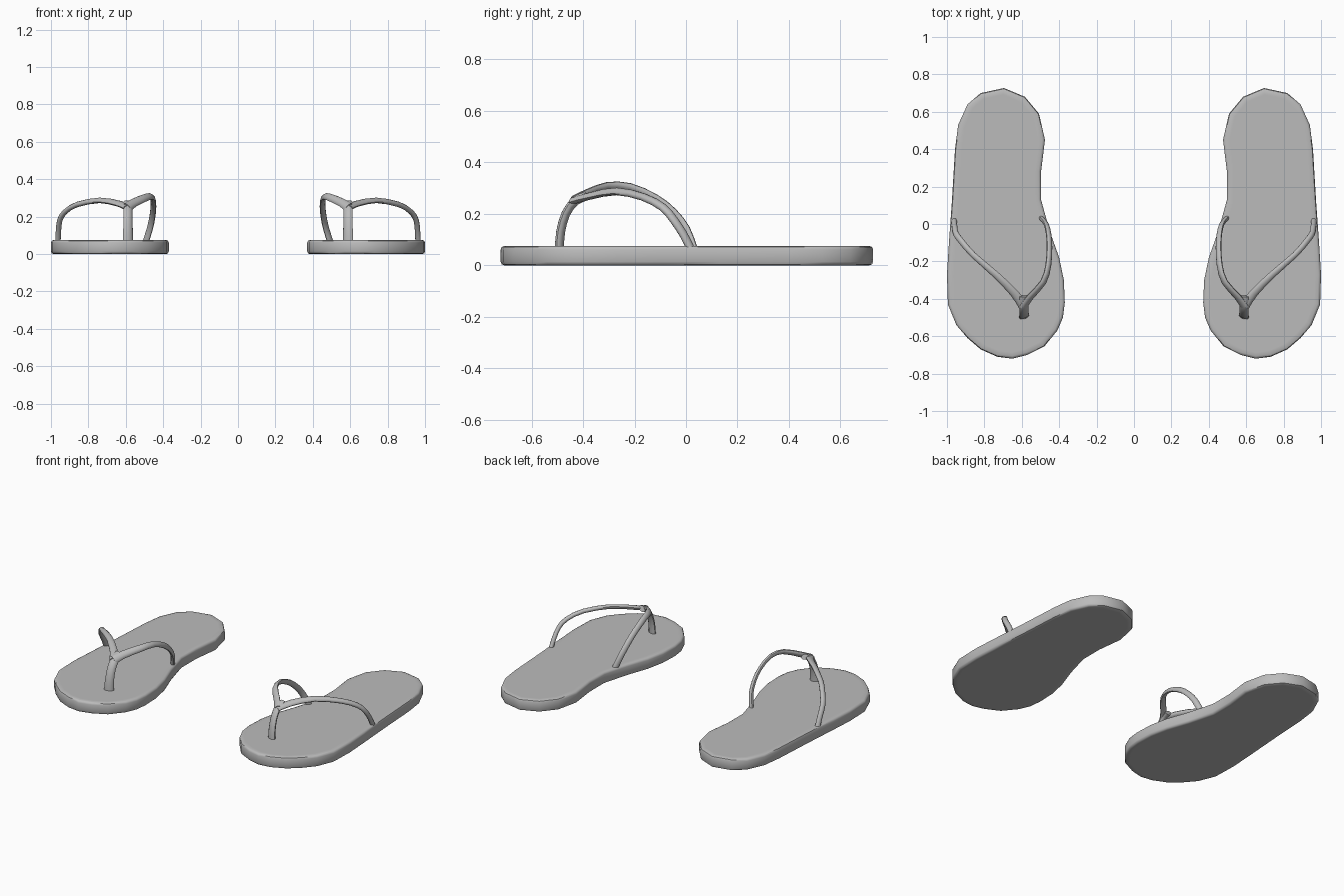
import bpy, bmesh, math
from mathutils import Vector

default_cube = bpy.data.objects.get("Cube")
if default_cube:
    bpy.data.objects.remove(default_cube, do_unlink=True)

SOLE_HEIGHT = 0.075
STRAP_SIDES = 10
FOOT_CENTRE = Vector((0.7, -0.2, 0.1))

# Single matte rubber colour
rubber = bpy.data.materials.new("grey rubber")
rubber.use_nodes = True
grey = (0.5, 0.5, 0.5, 1)
rubber.diffuse_color = grey
rubber.node_tree.nodes["Principled BSDF"].inputs["Base Color"].default_value = grey

# Footprint of the left sandal, clockwise from the heel
FOOTPRINT = [
    (.695, .727), (.82, .70), (.89, .64), (.94, .53), (.957, .4), (.973, .13),
    (.99, -.11), (1, -.27), (.995, -.43), (.95, -.54), (.89, -.61), (.82, -.67),
    (.73, -.71), (.65, -.72), (.57, -.70), (.48, -.655), (.41, -.57), (.38, -.5),
    (.37, -.42), (.375, -.3), (.4, -.18), (.45, -.04), (.497, .13), (.497, .28),
    (.476, .45), (.508, .59), (.583, .68)]

# Strap centre lines on the left sandal
OUTER = [(.59, -.44, .25), (.64, -.37, .27), (.74, -.27, .287), (.86, -.165, .265),
         (.925, -.09, .225), (.953, -.05, .18), (.96, -.01, .12), (.963, .02, .06)]
INNER = [(.59, -.44, .25), (.555, -.39, .275), (.485, -.31, .305), (.458, -.22, .303),
         (.452, -.12, .26), (.457, -.05, .205), (.47, 0, .14), (.495, .03, .06)]
POST = [(.588, -.492, .06), (.588, -.487, .13), (.588, -.467, .2),
        (.588, -.43, .25), (.588, -.385, .27)]


def finish(bm, name, side):
    """Mirror the part onto its side and make it a smooth shaded object."""
    for v in bm.verts:
        v.co.x *= side
    bmesh.ops.recalc_face_normals(bm, faces=bm.faces)
    mesh = bpy.data.meshes.new(name)
    bm.to_mesh(mesh)
    bm.free()
    mesh.materials.append(rubber)
    mesh.shade_smooth()
    mesh.set_sharp_from_angle(angle=math.radians(45))
    obj = bpy.data.objects.new(name, mesh)
    bpy.context.collection.objects.link(obj)


def build_sole(name, side):
    bm = bmesh.new()
    base = bm.faces.new([bm.verts.new((x, y, 0)) for x, y in FOOTPRINT])
    walls = bmesh.ops.extrude_face_region(bm, geom=[base], use_keep_orig=True)
    for v in walls["geom"]:
        if isinstance(v, bmesh.types.BMVert):
            v.co.z = SOLE_HEIGHT
    bmesh.ops.recalc_face_normals(bm, faces=bm.faces)
    # Rounded rims
    rims = [e for e in bm.edges if abs(e.verts[0].co.z - e.verts[1].co.z) < .001]
    bmesh.ops.bevel(bm, geom=rims, offset=.014, segments=2, profile=.5, affect="EDGES")
    # Narrow border keeps the footbed shading flat
    beds = [f for f in bm.faces if len(f.verts) > 4]
    bmesh.ops.inset_individual(bm, faces=beds, thickness=.02)
    finish(bm, name, side)


def smooth_path(points, steps=2):
    """Catmull-Rom interpolation through the points."""
    p = [Vector(q) for q in points]
    p = [2 * p[0] - p[1]] + p + [2 * p[-1] - p[-2]]
    path = []
    for a, b, c, d in zip(p, p[1:], p[2:], p[3:]):
        for i in range(steps):
            t = i / steps
            path.append(b + (c - a) * t / 2 + (2 * a - 5 * b + 4 * c - d) * t**2 / 2
                        + (3 * b - a - 3 * c + d) * t**3 / 2)
    return path + [p[-2]]


def build_strap(name, side, points, start, end, thickness):
    """Sweep an oval whose half width tapers from start to end."""
    bm = bmesh.new()
    path = smooth_path(points)
    rings = []
    for i, centre in enumerate(path):
        tangent = (path[min(i + 1, len(path) - 1)] - path[max(i - 1, 0)]).normalized()
        across = tangent.cross(centre - FOOT_CENTRE).normalized()
        outward = across.cross(tangent)
        taper = min(1, 2.5 * i / (len(path) - 1))
        width = start + (end - start) * taper
        ring = []
        for k in range(STRAP_SIDES):
            a = math.tau * k / STRAP_SIDES
            ring.append(bm.verts.new(centre + across * width * math.cos(a)
                                     + outward * thickness * math.sin(a)))
        rings.append(ring)
    for low, high in zip(rings, rings[1:]):
        for k in range(STRAP_SIDES):
            n = (k + 1) % STRAP_SIDES
            bm.faces.new((low[k], low[n], high[n], high[k]))
    bm.faces.new(rings[0])
    bm.faces.new(rings[-1])
    finish(bm, name, side)


for label, side in (("left", 1), ("right", -1)):
    build_sole(label + "_sole", side)
    build_strap(label + "_outer_strap", side, OUTER, .027, .017, .014)
    build_strap(label + "_inner_strap", side, INNER, .027, .019, .013)
    build_strap(label + "_toe_post", side, POST, .03, .026, .016)
